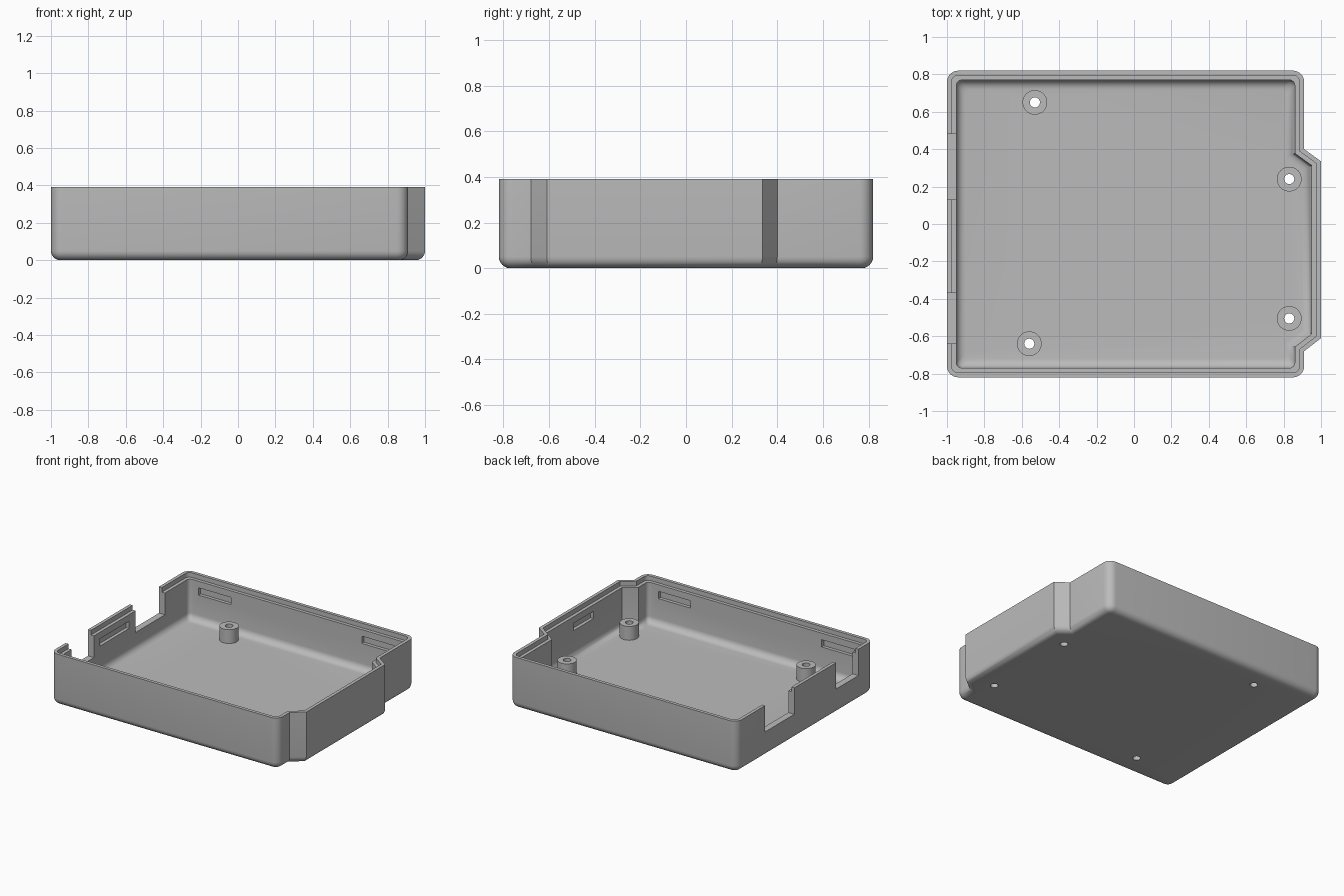
import bpy, bmesh
from math import sin, cos, pi

cube = bpy.data.objects.get("Cube")
if cube:
    bpy.data.objects.remove(cube, do_unlink=True)

GREY = (0.5, 0.5, 0.5, 1)
mat = bpy.data.materials.new("plain grey")
mat.use_nodes = True
mat.diffuse_color = GREY
bsdf = mat.node_tree.nodes["Principled BSDF"]
bsdf.inputs["Base Color"].default_value = GREY
bsdf.inputs["Roughness"].default_value = 0.6

LEFT, RIGHT, SIDE, BUMP = -1.0, 0.91, 0.82, 1.0
TOP, FLOOR, WALL, LIP, STEP, FILLET = 0.39, 0.05, 0.05, 0.025, 0.035, 0.05


def loft(name, rings, loop=False):
    """Skin a list of equal rings; cap the ends or close them into a tube."""
    bm = bmesh.new()
    vs = [[bm.verts.new(p) for p in ring] for ring in rings]
    n = len(vs[0])
    pairs = list(zip(vs, vs[1:])) + ([(vs[-1], vs[0])] if loop else [])
    for a, b in pairs:
        for i in range(n):
            j = (i + 1) % n
            bm.faces.new((a[i], a[j], b[j], b[i]))
    if not loop:
        bm.faces.new(vs[0][::-1])
        bm.faces.new(vs[-1])
    bmesh.ops.recalc_face_normals(bm, faces=bm.faces)
    me = bpy.data.meshes.new(name)
    bm.to_mesh(me)
    bm.free()
    ob = bpy.data.objects.new(name, me)
    bpy.context.collection.objects.link(ob)
    me.materials.append(mat)
    return ob


def outline(d, z, steps=6):
    """Rounded plan with the angled bulge on +x, inset by d."""
    r = max(0.06 - d, 0.03)
    x0, x1, y1, k = LEFT + d, RIGHT - d, SIDE - d, 0.45 * d
    pts = []

    def corner(cx, cy, start):
        for i in range(steps + 1):
            a = start + pi / 2 * i / steps
            pts.append((cx + r * cos(a), cy + r * sin(a), z))

    corner(x0 + r, -y1 + r, pi)
    corner(x1 - r, -y1 + r, 1.5 * pi)
    pts.extend([(x1, -0.68 + k, z), (BUMP - d, -0.61 + k, z),
                (BUMP - d, 0.335 - k, z), (x1, 0.4 - k, z)])
    corner(x1 - r, y1 - r, 0)
    corner(x0 + r, y1 - r, pi / 2)
    return pts


def circle(x, y, z, r, n=32):
    return [(x + r * cos(2 * pi * i / n), y + r * sin(2 * pi * i / n), z) for i in range(n)]


def box(x0, x1, y0, y1, z0, z1):
    return loft("cutter", [[(x0, y0, z), (x1, y0, z), (x1, y1, z), (x0, y1, z)]
                           for z in (z0, z1)])


def cut(target, cutter):
    mod = target.modifiers.new("cut", "BOOLEAN")
    mod.operation, mod.solver, mod.object = "DIFFERENCE", "EXACT", cutter
    bpy.context.view_layer.objects.active = target
    bpy.ops.object.modifier_apply(modifier=mod.name)
    bpy.data.objects.remove(cutter, do_unlink=True)


def smooth(ob):
    bpy.ops.object.select_all(action="DESELECT")
    ob.select_set(True)
    bpy.context.view_layer.objects.active = ob
    bpy.ops.object.shade_smooth_by_angle(angle=0.6)


# Case shell: rounded base, stepped rim, filleted floor
angles = [pi / 2 * i / 6 for i in range(7)]
rings = [outline(FILLET * (1 - sin(a)), FILLET * (1 - cos(a))) for a in angles]
rings += [outline(0, TOP), outline(LIP, TOP), outline(LIP, TOP - STEP), outline(WALL, TOP - STEP)]
rings += [outline(WALL + FILLET * (1 - cos(a)), FLOOR + FILLET * (1 - sin(a))) for a in angles]
case = loft("case_shell", rings)

# Port openings in the left-hand end wall
for y0, y1 in ((0.13, 0.48), (-0.64, -0.37)):
    cut(case, box(-1.1, -0.9, y0, y1, 0.19, 0.5))

# Snap slots recessed into the inner walls
S0, S1, DEEP = 0.25, 0.305, 0.025
for x0 in (-0.87, 0.5):
    for s in (-1, 1):
        ya, yb = sorted((s * (SIDE - WALL - 0.02), s * (SIDE - WALL + DEEP)))
        cut(case, box(x0, x0 + 0.27, ya, yb, S0, S1))
cut(case, box(LEFT + WALL - DEEP, -0.93, -0.3, 0.05, S0, S1))
cut(case, box(0.93, BUMP - WALL + DEEP, -0.25, -0.01, S0, S1))

# Screw posts with holes through the floor
HOLE, POST = 0.027, 0.066
for i, (x, y) in enumerate([(-0.53, 0.65), (0.83, 0.24), (0.83, -0.505), (-0.56, -0.64)]):
    cut(case, loft("cutter", [circle(x, y, z, HOLE) for z in (-0.1, 0.3)]))
    post = loft(f"screw_post_{i + 1}", [circle(x, y, z, r) for r, z in
                ((HOLE, 0.045), (POST, 0.045), (POST, 0.155), (HOLE, 0.155))], loop=True)
    smooth(post)

smooth(case)
